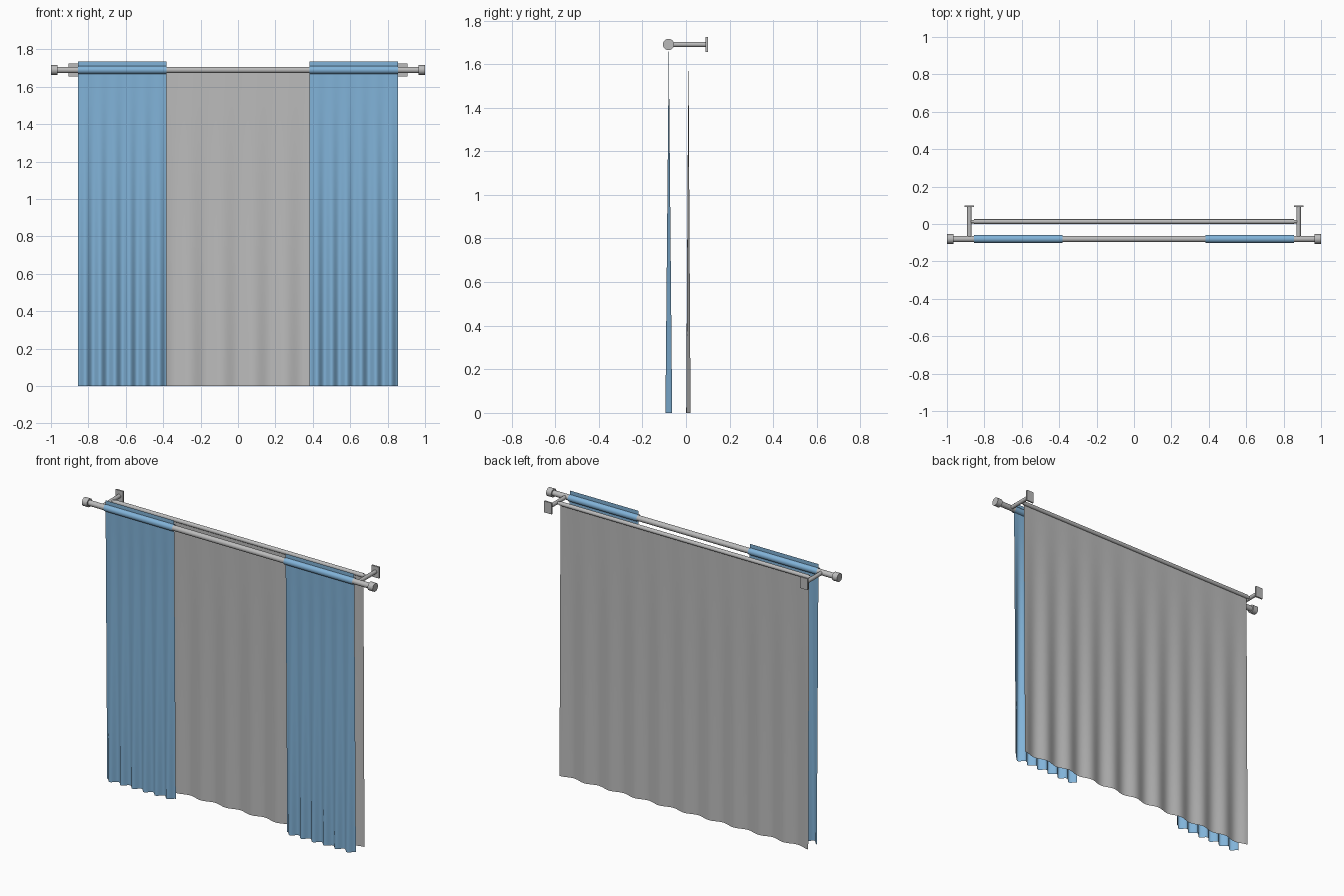
import bpy, bmesh, math
from mathutils import Matrix, Vector

if "Cube" in bpy.data.objects:
    bpy.data.objects.remove(bpy.data.objects["Cube"])

def material(name, rgb):
    m = bpy.data.materials.new(name)
    m.diffuse_color = (*rgb, 1)
    m.use_nodes = True
    m.node_tree.nodes["Principled BSDF"].inputs["Base Color"].default_value = m.diffuse_color
    return m

GREY = material("soft grey", (0.5, 0.5, 0.5))
BLUE = material("curtain blue", (0.22, 0.45, 0.69))
ROD_Z, FRONT_Y, BACK_Y = 1.69, -0.08, 0.013

def finish(name, bm, mat, smooth=True):
    me = bpy.data.meshes.new(name)
    bm.to_mesh(me)
    bm.free()
    me.materials.append(mat)
    ob = bpy.data.objects.new(name, me)
    bpy.context.collection.objects.link(ob)
    if smooth:
        bpy.ops.object.select_all(action='DESELECT')
        ob.select_set(True)
        bpy.context.view_layer.objects.active = ob
        bpy.ops.object.shade_smooth_by_angle(angle=math.radians(40))
    return ob

def tube(name, a, b, r, mat, caps=True, sides=16):
    """Cylinder between two points."""
    a, b = Vector(a), Vector(b)
    d = b - a
    mtx = Matrix.Translation((a + b) / 2) @ d.to_track_quat('Z', 'Y').to_matrix().to_4x4()
    bm = bmesh.new()
    bmesh.ops.create_cone(bm, cap_ends=caps, segments=sides, radius1=r, radius2=r,
                          depth=d.length, matrix=mtx)
    return finish(name, bm, mat)

def cloth(name, x0, x1, y, z_top, waves, amp, mat):
    """Thin sheet, flat at the top with folds deepening to the hem."""
    bm = bmesh.new()
    nx, nz = waves * 12, 12
    rows = []
    for j in range(nz + 1):
        t = j / nz
        rows.append([bm.verts.new((x0 + (x1 - x0) * i / nx,
                                   y + amp * (1 - t) * math.cos(2 * math.pi * waves * i / nx),
                                   z_top * t)) for i in range(nx + 1)])
    for j in range(nz):
        for i in range(nx):
            bm.faces.new((rows[j][i], rows[j][i + 1], rows[j + 1][i + 1], rows[j + 1][i]))
    return finish(name, bm, mat)

# Rods
tube("front_rod", (-0.97, FRONT_Y, ROD_Z), (0.97, FRONT_Y, ROD_Z), 0.017, GREY)
tube("back_rod", (-0.88, BACK_Y, ROD_Z), (0.88, BACK_Y, ROD_Z), 0.009, GREY)

# Sheer back curtain with its rod pocket
cloth("back_curtain", -0.855, 0.855, 0.011, ROD_Z - 0.008, 10, 0.01, GREY)
tube("back_curtain_pocket", (-0.855, BACK_Y, ROD_Z), (0.855, BACK_Y, ROD_Z), 0.0125, GREY, caps=False)

for side, s in (("left", -1), ("right", 1)):
    # Rod end cap
    tube(side + "_finial", (s * 0.965, FRONT_Y, ROD_Z), (s * 1.0, FRONT_Y, ROD_Z), 0.026, GREY)
    # Wall bracket: arm and plate
    tube(side + "_bracket_arm", (s * 0.88, FRONT_Y, ROD_Z), (s * 0.88, 0.094, ROD_Z), 0.012, GREY)
    bm = bmesh.new()
    bmesh.ops.create_cube(bm, size=1, matrix=Matrix.Translation((s * 0.88, 0.095, ROD_Z))
                          @ Matrix.Diagonal((0.05, 0.01, 0.07, 1)))
    finish(side + "_wall_plate", bm, GREY, False)
    # Blue drape: folds, rod pocket and the header strip above it
    x0, x1 = sorted((s * 0.383, s * 0.855))
    cloth(side + "_drape", x0, x1, -0.079, ROD_Z - 0.018, 6, 0.0155, BLUE)
    tube(side + "_drape_pocket", (x0, FRONT_Y, ROD_Z), (x1, FRONT_Y, ROD_Z), 0.021, BLUE, caps=False)
    bm = bmesh.new()
    bm.faces.new([bm.verts.new((x, FRONT_Y, z)) for x, z in
                  ((x0, ROD_Z + 0.018), (x1, ROD_Z + 0.018), (x1, 1.735), (x0, 1.735))])
    finish(side + "_drape_header", bm, BLUE, False)
